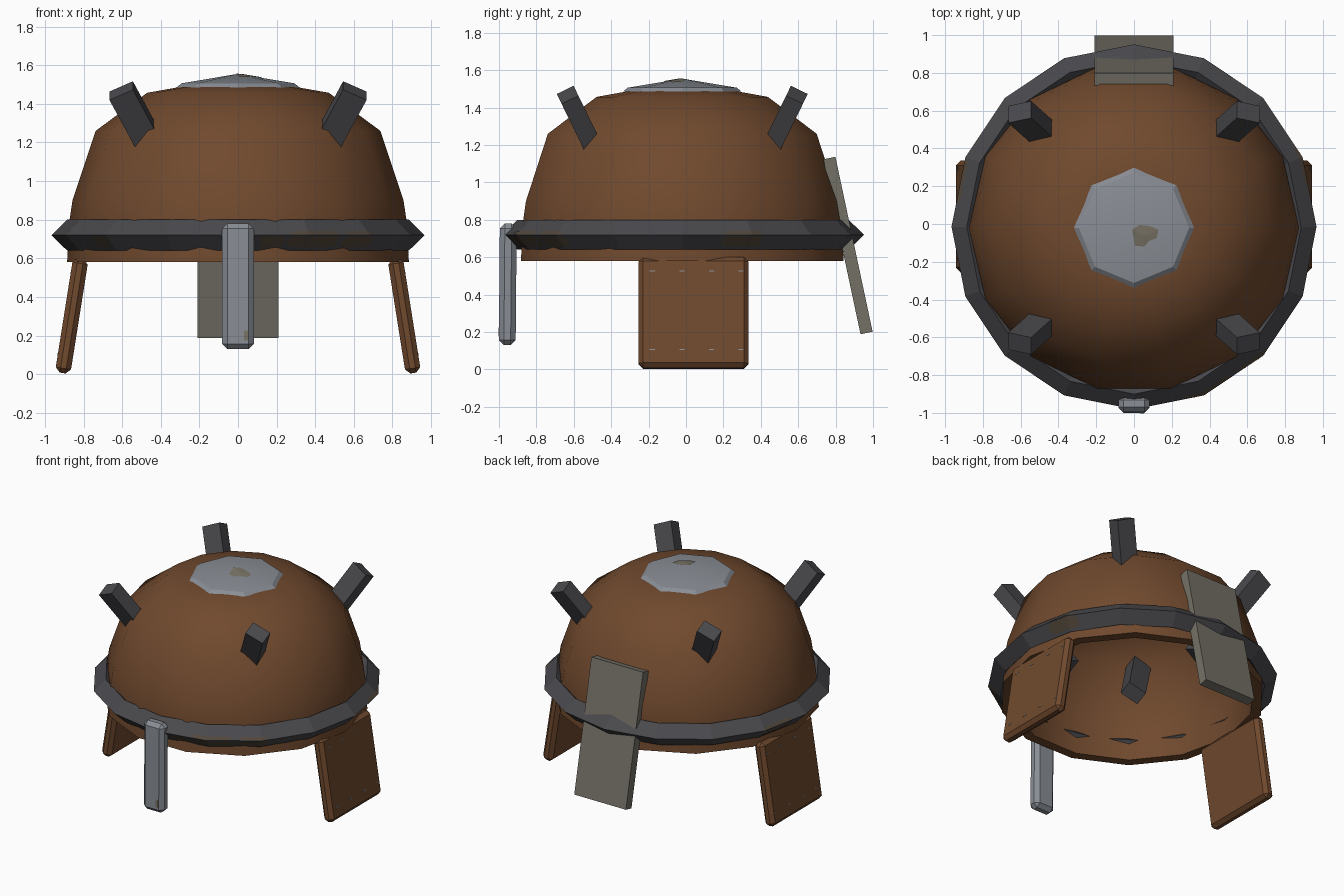
import bpy, bmesh
from math import sin, cos, pi, radians, atan2, hypot
from mathutils import Vector, Matrix

if "Cube" in bpy.data.objects:
    bpy.data.objects.remove(bpy.data.objects["Cube"])


def material(name, rgb):
    m = bpy.data.materials.new(name)
    m.use_nodes = True
    m.diffuse_color = (*rgb, 1)
    bsdf = next(n for n in m.node_tree.nodes if n.type == 'BSDF_PRINCIPLED')
    bsdf.inputs["Base Color"].default_value = (*rgb, 1)
    bsdf.inputs["Roughness"].default_value = 0.8
    return m


LEATHER = material("brown leather", (0.162, 0.067, 0.027))
IRON = material("dark iron", (0.067, 0.067, 0.075))
STEEL = material("pale steel", (0.25, 0.27, 0.30))
PLATE = material("weathered plate", (0.172, 0.163, 0.133))
RUST = material("dark rust", (0.085, 0.063, 0.043))
TARNISH = material("tarnish", (0.19, 0.172, 0.13))


def finish(name, bm, mat):
    bmesh.ops.recalc_face_normals(bm, faces=bm.faces)
    mesh = bpy.data.meshes.new(name)
    bm.to_mesh(mesh)
    bm.free()
    mesh.materials.append(mat)
    ob = bpy.data.objects.new(name, mesh)
    bpy.context.collection.objects.link(ob)
    return ob


def lathe(name, profile, sides, cy, mat, closed=False):
    """Spin (radius, z) points round the vertical axis; radius 0 is a pole."""
    bm = bmesh.new()
    rings = []
    for r, z in profile:
        n = sides if r > 0 else 1
        rings.append([bm.verts.new((r * cos(2 * pi * i / sides), cy + r * sin(2 * pi * i / sides), z))
                      for i in range(n)])
    pairs = list(zip(rings, rings[1:]))
    if closed:
        pairs.append((rings[-1], rings[0]))
    for a, b in pairs:
        if len(a) == 1:
            a, b = b, a
        if len(a) == 1:
            continue
        for i in range(sides):
            j = (i + 1) % sides
            bm.faces.new((a[i], a[j], b[0]) if len(b) == 1 else (a[i], a[j], b[j], b[i]))
    return finish(name, bm, mat)


def box(name, size, centre, rotation, mat, bevel=0.0):
    bm = bmesh.new()
    bmesh.ops.create_cube(bm, size=1)
    bmesh.ops.scale(bm, vec=size, verts=bm.verts)
    if bevel:
        bmesh.ops.bevel(bm, geom=bm.edges[:], offset=bevel, segments=1, affect='EDGES')
    bmesh.ops.transform(bm, matrix=Matrix.Translation(centre) @ rotation, verts=bm.verts)
    return finish(name, bm, mat)


def smooth(ob, angle):
    bpy.ops.object.select_all(action='DESELECT')
    ob.select_set(True)
    bpy.context.view_layer.objects.active = ob
    bpy.ops.object.shade_smooth_by_angle(angle=radians(angle))


# Thick open bowl: outer wall up to the pole, then the lining back down to the lip
outer = [(0.885, 0.58), (0.872, 0.8), (0.857, 0.9), (0.737, 1.26),
         (0.47, 1.457), (0.3, 1.487), (0, 1.51)]
lining = [(0, 1.44), (0.27, 1.42), (0.43, 1.395), (0.675, 1.22),
          (0.788, 0.9), (0.803, 0.8), (0.815, 0.58)]
dome = lathe("dome", outer + lining, 14, -0.02, LEATHER, closed=True)
smooth(dome, 50)

# Diamond-section brow band
RIM_Y = -0.015
lathe("brow_band", [(0.885, 0.64), (0.966, 0.72), (0.885, 0.8), (0.805, 0.72)],
      16, RIM_Y, IRON, closed=True)

# Octagonal crown cap
CROWN_Y = -0.02
cap = lathe("crown_cap", [(0.318, 1.485), (0.292, 1.506), (0, 1.555)], 8, CROWN_Y, STEEL)
smooth(cap, 20)

# Four studs driven through the dome
for front_back, ylabel in ((-1, "front"), (1, "back")):
    for side, xlabel in ((1, "left"), (-1, "right")):
        rot = (Matrix.Rotation(radians(-26 * front_back), 4, 'X')
               @ Matrix.Rotation(radians(26 * side), 4, 'Y'))
        tip = Vector((0.605 * side, -0.02 + 0.613 * front_back, 1.468))
        length = 0.74
        centre = tip - rot.to_3x3() @ Vector((0, 0, length / 2))
        box(f"{ylabel}_{xlabel}_stud", (0.135, 0.1, length), centre, rot, IRON)

# Nose guard
box("nose_guard", (0.165, 0.09, 0.65), (0, -0.953, 0.455),
    Matrix.Rotation(radians(-0.5), 4, 'X'), STEEL, 0.027)

# Cheek guards, splayed outwards, each with two rows of flush rivets
for side, label in ((1, "left"), (-1, "right")):
    rot = Matrix.Rotation(radians(-9 * side), 4, 'Y')
    middle = Vector((0.861 * side, 0.04, 0.302))
    box(f"{label}_cheek_guard", (0.08, 0.59, 0.6), middle, rot, LEATHER, 0.025)
    for row, z in (("upper", 0.22), ("lower", -0.205)):
        for n in range(4):
            offset = Vector((0.04 * side, -0.22 + 0.158 * n, z))
            box(f"{label}_{row}_rivet_{n + 1}", (0.004, 0.028, 0.006),
                middle + rot.to_3x3() @ offset, rot, STEEL)

# Neck guard at the back
box("neck_guard", (0.42, 0.066, 0.956), (0, 0.866, 0.6625),
    Matrix.Rotation(radians(12), 4, 'X'), PLATE)


# Rust patches lying on the faceted band
def rim_point(angle, z):
    step = 2 * pi / 16
    facet = cos(step / 2) / cos(angle % step - step / 2)
    r = (0.966 - abs(z - 0.72)) * facet + 0.003
    return (r * cos(angle), RIM_Y + r * sin(angle), z)


def rim_patch(name, start, end, low, high, steps=10):
    bm = bmesh.new()
    rows = []
    for i in range(steps + 1):
        a = radians(start + (end - start) * i / steps)
        pinch = 0.012 if i in (0, steps) else 0.004 * (i % 2)
        rows.append([bm.verts.new(rim_point(a, z)) for z in (low + pinch, high - pinch)])
    for a, b in zip(rows, rows[1:]):
        bm.faces.new((a[0], b[0], b[1], a[1]))
    finish(name, bm, RUST)


for n, (mid, half) in enumerate(((-79, 4), (-65, 9), (-48, 6), (-140, 4), (165, 8), (20, 7))):
    rim_patch(f"band_rust_{n + 1}", mid - half, mid + half, 0.655, 0.717)
    if half > 5:
        rim_patch(f"band_rust_upper_{n + 1}", mid - half, mid + half, 0.722, 0.742)

# Tarnished spot on the crown cap
bm = bmesh.new()
spot = []
for x, y in ((-0.01, -0.03), (0.03, -0.005), (0.08, -0.01), (0.13, -0.03),
             (0.12, -0.075), (0.08, -0.09), (0.055, -0.12), (0.005, -0.115)):
    a, r = atan2(y - CROWN_Y, x), hypot(x, y - CROWN_Y)
    reach = r * cos(a % (pi / 4) - pi / 8) / cos(pi / 8)
    spot.append(bm.verts.new((x, y, 1.559 - 0.168 * reach)))
hub = bm.verts.new((0.055, -0.06, 1.549))
for i, v in enumerate(spot):
    bm.faces.new((v, spot[(i + 1) % len(spot)], hub))
finish("crown_tarnish", bm, TARNISH)

# Tarnished chip low on the nose guard
box("nose_tarnish", (0.02, 0.006, 0.05), (0.042, -0.999, 0.2), Matrix.Identity(4), TARNISH)
